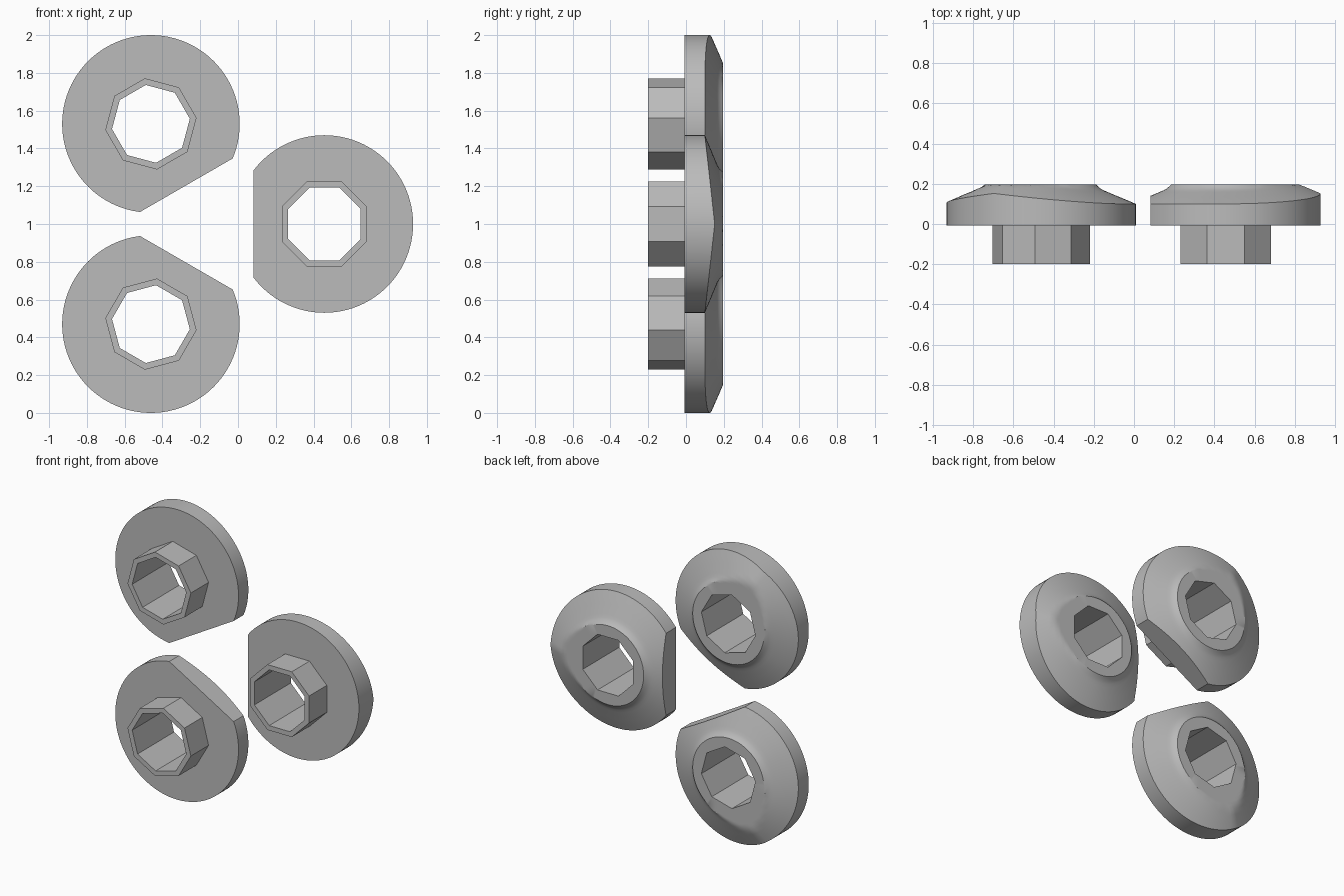
import bpy, bmesh, math

cube = bpy.data.objects.get("Cube")
if cube:
    bpy.data.objects.remove(cube, do_unlink=True)

SEGMENTS = 96
RADIUS, FLAT_X, SPREAD = 0.47, -0.375, 0.612
TUBE_FRONT, FLANGE_FRONT, RIM, BACK = -0.2, -0.007, 0.1, 0.197

grey = bpy.data.materials.new("plain grey")
grey.use_nodes = True
grey.diffuse_color = (0.5, 0.5, 0.5, 1)
grey.node_tree.nodes["Principled BSDF"].inputs["Base Color"].default_value = (0.5, 0.5, 0.5, 1)


def octagon(apothem):
    """Radius of a flat-sided octagon as a function of angle."""
    step = math.pi / 4
    return lambda a: apothem / math.cos((a + step / 2) % step - step / 2)


def circle(radius):
    return lambda a: radius


def level(y):
    return lambda a: y


def raised(y):
    """Height of the conical back, lifted to a ridge on the outer side."""
    def height(a):
        lift = 0.052 * (1 - abs(math.sin(a))) if math.cos(a) > 0 else 0
        return min(y + lift, BACK)
    return height


# Closed cross-section: hole and tube, flange, cone with hollow fillet, boss
bore, tube = octagon(0.192), octagon(0.225)
rings = [(bore, level(TUBE_FRONT)), (tube, level(TUBE_FRONT)),
         (tube, level(FLANGE_FRONT)), (circle(RADIUS), level(FLANGE_FRONT))]
cone = [(RADIUS, RIM), (0.43, 0.117), (0.39, 0.134), (0.36, 0.146), (0.33, 0.159),
        (0.31, 0.167), (0.295, 0.176), (0.282, 0.187), (0.272, BACK)]
rings += [(circle(r), raised(y)) for r, y in cone]
rings.append((bore, level(BACK)))

bm = bmesh.new()
loops = []
for radius, height in rings:
    loop = []
    for i in range(SEGMENTS):
        a = math.tau * i / SEGMENTS
        r = radius(a)
        loop.append(bm.verts.new((r * math.cos(a), height(a), r * math.sin(a))))
    loops.append(loop)
for j, loop in enumerate(loops):
    following = loops[(j + 1) % len(loops)]
    for i in range(SEGMENTS):
        k = (i + 1) % SEGMENTS
        bm.faces.new((loop[i], loop[k], following[k], following[i]))

# Straight cut on the side facing the middle
cut = bmesh.ops.bisect_plane(bm, geom=bm.verts[:] + bm.edges[:] + bm.faces[:],
                             plane_co=(FLAT_X, 0, 0), plane_no=(-1, 0, 0), clear_outer=True)
bmesh.ops.holes_fill(bm, edges=[e for e in bm.edges if e.is_boundary], sides=0)
bmesh.ops.translate(bm, verts=bm.verts[:], vec=(SPREAD, 0, 0))
bmesh.ops.recalc_face_normals(bm, faces=bm.faces[:])
mesh = bpy.data.meshes.new("flanged_bushing")
bm.to_mesh(mesh)
bm.free()
mesh.materials.append(grey)

# Three bushings around a shared middle
for n, name in enumerate(("left_bushing", "upper_right_bushing", "lower_right_bushing")):
    part = bpy.data.objects.new(name, mesh)
    bpy.context.collection.objects.link(part)
    part.location = (-0.155, 0, 1)
    part.rotation_euler.y = -math.tau * n / 3

bpy.ops.object.select_all(action="DESELECT")
part.select_set(True)
bpy.context.view_layer.objects.active = part
bpy.ops.object.shade_smooth_by_angle(angle=math.radians(25))
